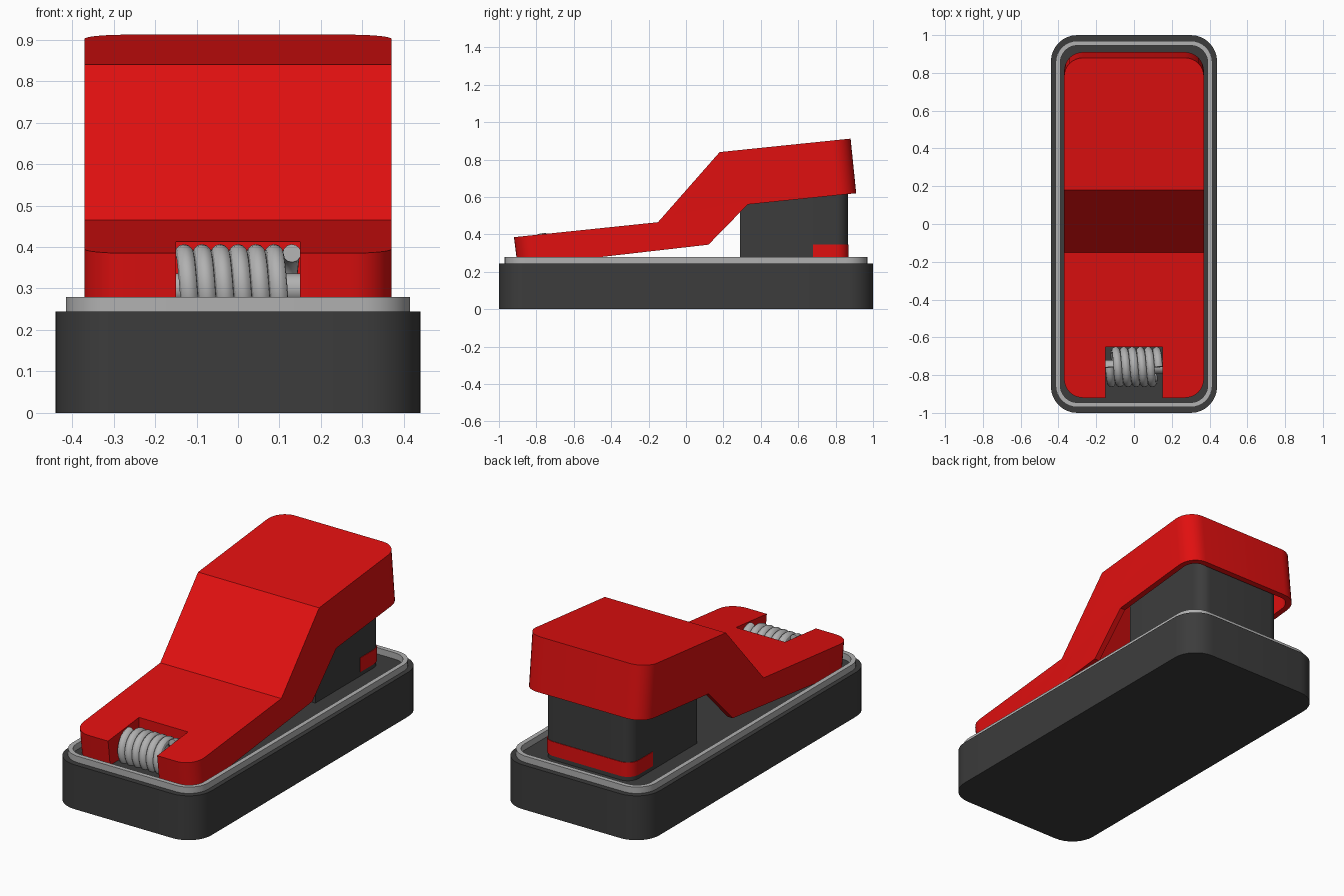
import bpy, bmesh, math

if "Cube" in bpy.data.objects:
    bpy.data.objects.remove(bpy.data.objects["Cube"])


def material(name, rgb):
    m = bpy.data.materials.new(name)
    m.diffuse_color = (*rgb, 1)
    m.use_nodes = True
    m.node_tree.nodes["Principled BSDF"].inputs["Base Color"].default_value = m.diffuse_color
    return m


RED = material("red", (0.75, 0.005, 0.005))
DARK = material("dark_grey", (0.045, 0.045, 0.045))
METAL = material("light_grey", (0.44, 0.44, 0.44))


def prism(name, profile, half_x, mat, round_segs=(), r=0.0):
    """Side profile (y, z) extruded across x; listed segments get rounded side corners."""
    bm = bmesh.new()
    n = len(profile)
    sides = [[bm.verts.new((s * half_x, y, z)) for y, z in profile] for s in (-1, 1)]
    for side in sides:
        bm.faces.new(side)
    for i in range(n):
        j = (i + 1) % n
        bm.faces.new((sides[0][i], sides[0][j], sides[1][j], sides[1][i]))
    if r:
        edges = [bm.edges.get((s[i], s[(i + 1) % n])) for s in sides for i in round_segs]
        bmesh.ops.bevel(bm, geom=edges, offset=r, segments=8, profile=0.5,
                        affect='EDGES', clamp_overlap=False)
    bmesh.ops.recalc_face_normals(bm, faces=bm.faces[:])
    mesh = bpy.data.meshes.new(name)
    bm.to_mesh(mesh)
    bm.free()
    mesh.materials.append(mat)
    ob = bpy.data.objects.new(name, mesh)
    bpy.context.collection.objects.link(ob)
    return ob


def box(name, half_x, y0, y1, z0, z1, mat, r=0.0, segs=(0, 2)):
    """Box with rounded vertical edges: segment 0 is the front, 2 the back."""
    return prism(name, [(y0, z0), (y0, z1), (y1, z1), (y1, z0)], half_x, mat, segs, r)


def activate(ob):
    bpy.ops.object.select_all(action='DESELECT')
    ob.select_set(True)
    bpy.context.view_layer.objects.active = ob


def cut(ob, cutter):
    cutter.hide_render = True
    mod = ob.modifiers.new("cut", 'BOOLEAN')
    mod.operation = 'DIFFERENCE'
    mod.solver = 'EXACT'
    mod.object = cutter
    activate(ob)
    bpy.ops.object.modifier_apply(modifier=mod.name)
    bpy.data.objects.remove(cutter)


# Base tray and the metal rim on top of it
base = box("base", 0.44, -1, 1, 0, 0.245, DARK, 0.14)
rim = box("rim", 0.415, -0.97, 0.97, 0.235, 0.28, METAL, 0.115)
cut(rim, box("rim_cutter", 0.39, -0.945, 0.945, 0.1, 0.4, METAL, 0.09))

# Stepped lever cover: hollow under the raised part, notched at the front
cover = prism("lever_cover", [
    (-0.90, 0.228), (-0.92, 0.385), (-0.15, 0.465), (0.18, 0.84),
    (0.88, 0.912), (0.91, 0.62), (0.33, 0.56), (0.12, 0.345)],
    0.37, RED, (0, 4), 0.1)
cut(cover, prism("cavity_cutter", [
    (-0.55, -0.1), (-0.55, 0.383), (-0.13, 0.427), (0.20, 0.802),
    (0.853, 0.87), (0.892, 0.5), (0.5, -0.1)], 0.338, RED, (4,), 0.07))
cut(cover, box("notch_cutter", 0.15, -1.1, -0.65, 0, 0.6, RED))

# Block under the raised end, with its red band round the back
block = box("block", 0.27, 0.29, 0.865, 0.2, 0.68, DARK, 0.065, (2,))
band = box("block_band", 0.273, 0.68, 0.868, 0.268, 0.347, RED, 0.067, (2,))

# Coil spring in the notch
CY, CZ, TURNS, STEPS = -0.757, 0.30, 6, 32
curve = bpy.data.curves.new("spring", 'CURVE')
curve.dimensions = '3D'
curve.bevel_depth = 0.022
curve.bevel_resolution = 4
curve.use_fill_caps = True
spline = curve.splines.new('POLY')
count = TURNS * STEPS + 1
spline.points.add(count - 1)
for i, p in enumerate(spline.points):
    a = 2 * math.pi * i / STEPS
    p.co = (-0.13 + 0.26 * i / (count - 1), CY - 0.085 * math.sin(a),
            CZ + 0.085 * math.cos(a), 1)
curve.materials.append(METAL)
spring = bpy.data.objects.new("spring", curve)
bpy.context.collection.objects.link(spring)
activate(spring)
bpy.ops.object.convert(target='MESH')
spring = bpy.context.object

# Hinge pin through the spring
bpy.ops.mesh.primitive_cylinder_add(vertices=32, radius=0.036, depth=0.34,
                                    location=(0, CY, CZ), rotation=(0, math.pi / 2, 0))
pin = bpy.context.object
pin.name = "hinge_pin"
pin.data.materials.append(METAL)

for ob in (base, rim, cover, block, band, spring, pin):
    activate(ob)
    bpy.ops.object.shade_smooth_by_angle(angle=math.radians(30))
